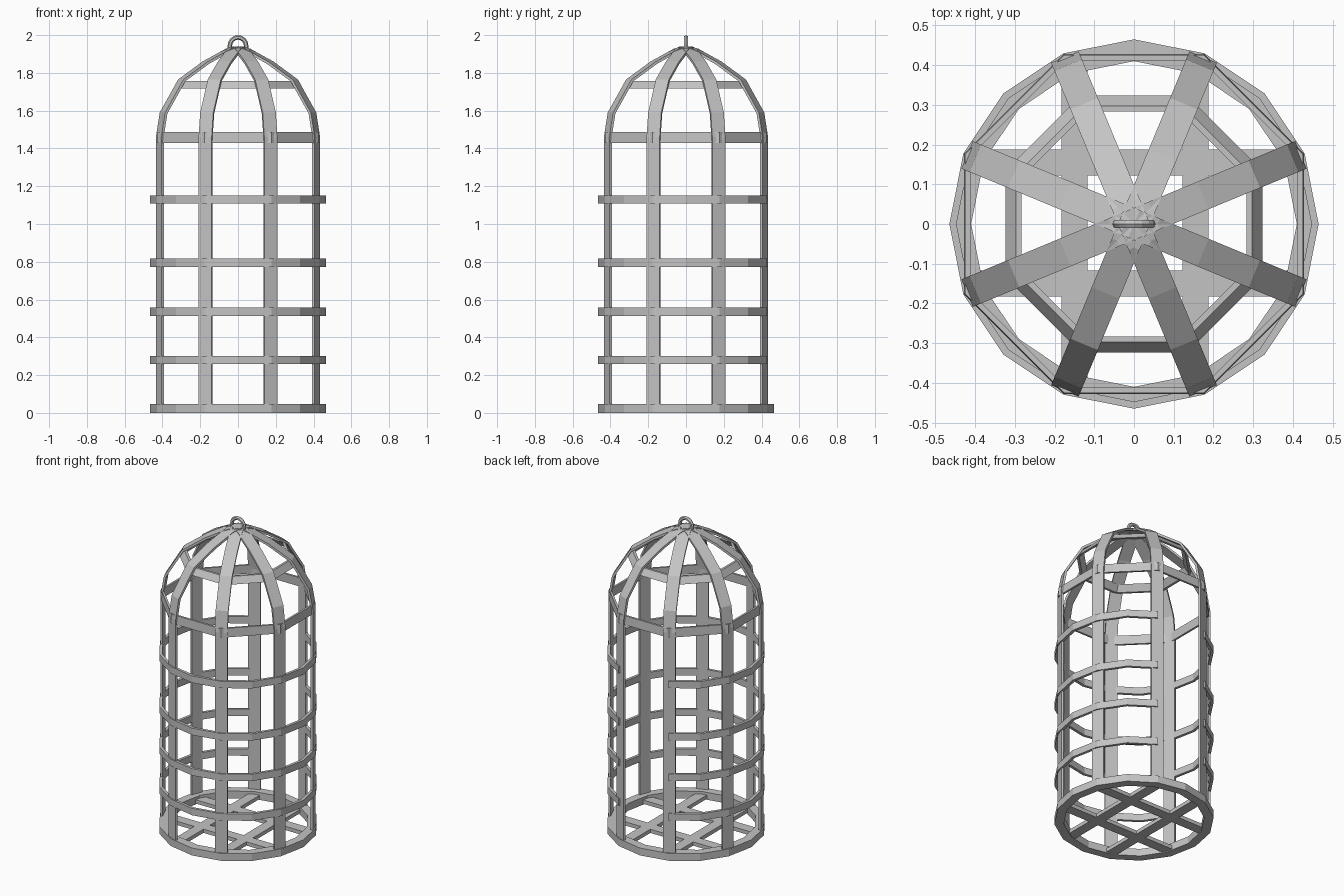
import bpy, bmesh
from math import sin, cos, pi, radians
from mathutils import Vector

cube = bpy.data.objects.get("Cube")
if cube:
    bpy.data.objects.remove(cube)

metal = bpy.data.materials.new("light_grey_metal")
metal.use_nodes = True
GREY = (0.55, 0.55, 0.55, 1)
metal.diffuse_color = GREY
metal.node_tree.nodes["Principled BSDF"].inputs["Base Color"].default_value = GREY


def sweep(name, sections, closed=False):
    """Skin a row of equal cross-sections into one flat-shaded object."""
    bm = bmesh.new()
    rows = [[bm.verts.new(p) for p in s] for s in sections]
    n = len(rows[0])
    pairs = list(zip(rows, rows[1:]))
    if closed:
        pairs.append((rows[-1], rows[0]))
    else:
        bm.faces.new(rows[0])
        bm.faces.new(rows[-1])
    for a, b in pairs:
        for i in range(n):
            j = (i + 1) % n
            bm.faces.new((a[i], a[j], b[j], b[i]))
    bmesh.ops.recalc_face_normals(bm, faces=bm.faces)
    mesh = bpy.data.meshes.new(name)
    bm.to_mesh(mesh)
    bm.free()
    mesh.materials.append(metal)
    obj = bpy.data.objects.new(name, mesh)
    bpy.context.collection.objects.link(obj)
    return obj


def ring(name, profile, angles, closed=True):
    """Carry an (r, z) profile around the vertical axis."""
    sections = [[Vector((r * cos(a), r * sin(a), z)) for r, z in profile]
                for a in map(radians, angles)]
    return sweep(name, sections, closed)


def band(r_low, z_low, r_high, z_high, thick):
    return [(r_low, z_low), (r_high, z_high),
            (r_high - thick, z_high), (r_low - thick, z_low)]


def bar(name, path, angle, width, thick):
    """Flat bar following an (r, z) path in one radial plane."""
    out = Vector((cos(angle), sin(angle), 0))
    side = Vector((-sin(angle), cos(angle), 0)) * width / 2
    up = Vector((0, 0, 1))
    pts = [out * r + up * z for r, z in path]
    sections = []
    for i, p in enumerate(pts):
        t = (pts[min(i + 1, len(pts) - 1)] - pts[max(i - 1, 0)]).normalized()
        inward = t.cross(side).normalized() * thick
        if inward.dot(out) > 0 or inward.z > 0.001:
            inward = -inward
        sections.append([p - side, p + side, p + side + inward, p - side + inward])
    return sweep(name, sections)


# Eight upright bars bending into the dome
path = [(0.455, 0.01), (0.455, 1.46), (0.433, 1.59), (0.328, 1.765),
        (0.188, 1.86), (0.055, 1.928), (0, 1.94)]
for k in range(8):
    bar(f"upright_bar_{k + 1}", path, radians(22.5 + 45 * k), 0.075, 0.014)

# Octagonal bands at the shoulder and on the dome
octagon = [22.5 + 45 * k for k in range(8)]
ring("shoulder_band", band(0.463, 1.43, 0.46, 1.487, 0.014), octagon)
ring("dome_band", band(0.35, 1.717, 0.322, 1.757, 0.016), octagon)

# Hoops, left open across the back doorway
arc = [110 + 2.5] + [112.5 + 22.5 * k for k in range(1, 14)] + [427.5]
for i, z in enumerate((0.28, 0.535, 0.795, 1.13)):
    ring(f"hoop_{i + 1}", band(0.465, z - 0.022, 0.465, z + 0.022, 0.018),
         arc, closed=False)

# Base ring and crossed floor slats
ring("base_ring", band(0.465, 0, 0.465, 0.047, 0.055),
     [22.5 * k for k in range(16)])


def slat(name, centre, along_x):
    sections = []
    for end in (-0.41, 0.41):
        corners = [(-1, 0.006), (1, 0.006), (1, 0.03), (-1, 0.03)]
        sections.append([
            Vector((end, centre + s * 0.033, z) if along_x
                   else (centre + s * 0.033, end, z)) for s, z in corners])
    return sweep(name, sections)


for c, label in ((-0.15, "a"), (0.155, "b")):
    slat(f"floor_slat_across_{label}", c, True)
    slat(f"floor_slat_lengthwise_{label}", c, False)

# Hanging loop on the crown
loop = []
spine = [(0.043, 1.915, 0)] + [
    (0.043 * cos(pi * i / 8), 1.945 + 0.043 * sin(pi * i / 8), pi * i / 8)
    for i in range(9)] + [(-0.043, 1.915, pi)]
for x, z, a in spine:
    loop.append([Vector((x + 0.012 * cos(b) * cos(a), 0.012 * sin(b),
                         z + 0.012 * cos(b) * sin(a)))
                 for b in (pi * j / 3 for j in range(6))])
sweep("hanging_loop", loop)
